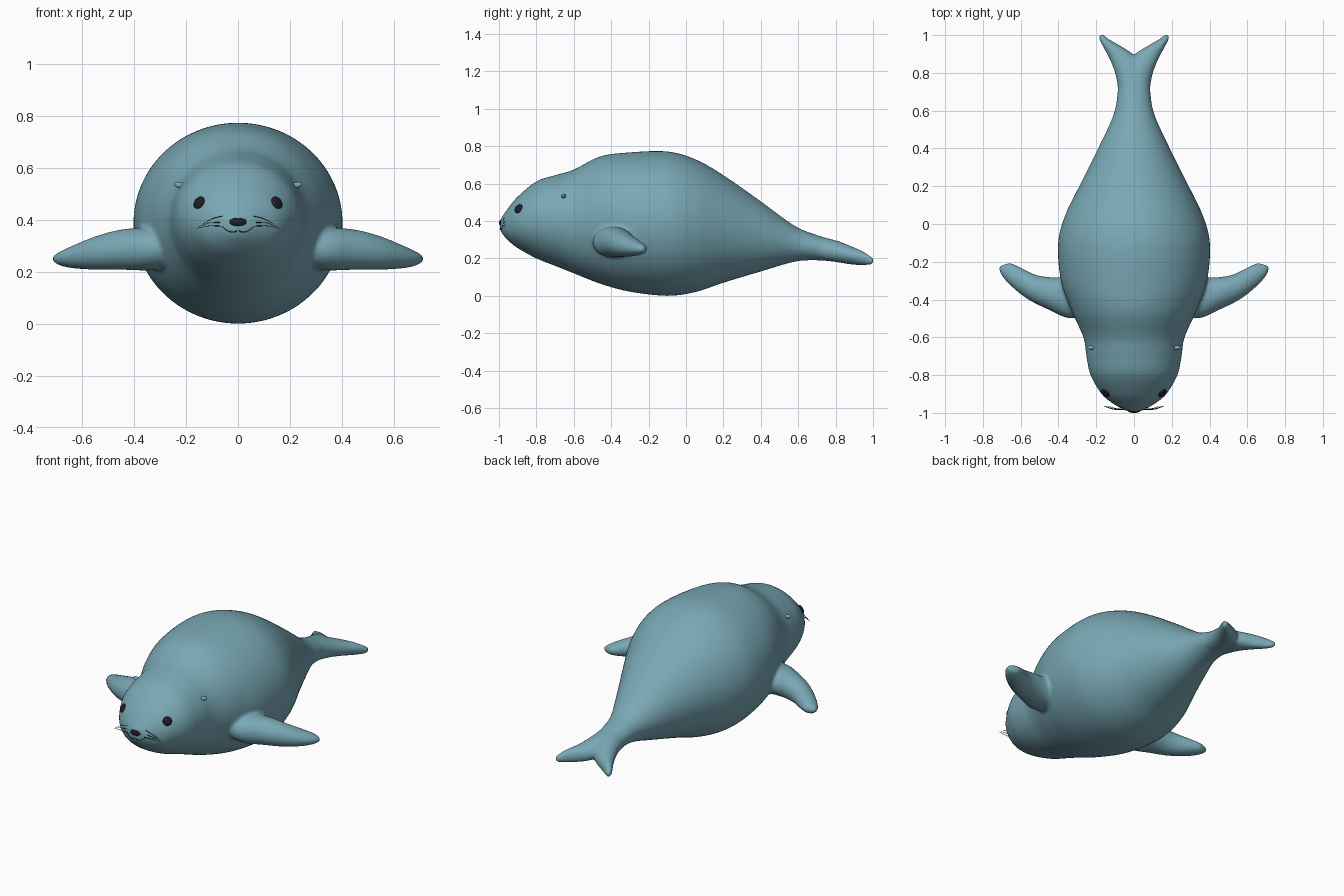
import bpy, bmesh, math
from mathutils import Vector
from mathutils.bvhtree import BVHTree

cube = bpy.data.objects.get("Cube")
if cube:
    bpy.data.objects.remove(cube)


def material(name, color):
    mat = bpy.data.materials.new(name)
    mat.use_nodes = True
    mat.diffuse_color = (*color, 1)
    mat.node_tree.nodes["Principled BSDF"].inputs["Base Color"].default_value = (*color, 1)
    return mat


skin = material("blue grey skin", (0.19, 0.39, 0.46))
dark = material("dark eyes and nose", (0.012, 0.012, 0.018))


def spline(rows, steps=5):
    """Smoothly resample rows of numbers (Catmull-Rom)."""
    rows = [Vector(r) for r in rows]
    out = []
    for i in range(len(rows) - 1):
        a, b, c = rows[max(i - 1, 0)], rows[i], rows[i + 1]
        d = rows[min(i + 2, len(rows) - 1)]
        for s in range(steps):
            t = s / steps
            out.append(b + (c - a) * (t / 2) + (a * 2 - b * 5 + c * 4 - d) * (t * t / 2)
                       + (b * 3 - a - c * 3 + d) * (t ** 3 / 2))
    return out + [rows[-1]]


def loft(bm, rows, side=1, sides=40):
    """Oval tube; each row is edge x, edge y, other x, other y, low z, high z."""
    rings = []
    for ax, ay, bx, by, low, high in spline(rows):
        mid = Vector(((ax + bx) / 2, (ay + by) / 2, (low + high) / 2))
        half = Vector(((bx - ax) / 2, (by - ay) / 2, 0))
        ring = []
        for k in range(sides):
            a = math.tau * k / sides
            p = mid + half * math.cos(a)
            p.z += math.sin(a) * (high - low) / 2
            ring.append(bm.verts.new((p.x * side, p.y, p.z)))
        rings.append(ring)
    faces = [bm.faces.new(rings[0]), bm.faces.new(rings[-1])]
    for r, q in zip(rings, rings[1:]):
        for k in range(sides):
            n = (k + 1) % sides
            faces.append(bm.faces.new((r[k], r[n], q[n], q[k])))
    bmesh.ops.recalc_face_normals(bm, faces=faces)


def add_object(name, data, mat):
    ob = bpy.data.objects.new(name, data)
    bpy.context.collection.objects.link(ob)
    data.materials.append(mat)
    return ob


# Body stations: y, half width, low z, high z
body = [(-0.995, 0.012, 0.36, 0.40), (-0.985, 0.05, 0.335, 0.42), (-0.95, 0.112, 0.295, 0.47),
        (-0.9, 0.172, 0.255, 0.53), (-0.8, 0.23, 0.2, 0.612), (-0.7, 0.252, 0.16, 0.645),
        (-0.6, 0.268, 0.12, 0.675), (-0.46, 0.33, 0.065, 0.745), (-0.3, 0.387, 0.022, 0.767),
        (-0.1, 0.402, 0, 0.772), (0.05, 0.363, 0.02, 0.73), (0.2, 0.29, 0.07, 0.645),
        (0.4, 0.19, 0.13, 0.505), (0.58, 0.108, 0.182, 0.375), (0.7, 0.087, 0.19, 0.325),
        (0.8, 0.08, 0.182, 0.295), (0.88, 0.03, 0.18, 0.26)]
# Tail flukes and front flippers on the +x side
fluke = [(0.08, 0.66, -0.03, 0.72, 0.2, 0.32), (0.095, 0.78, -0.03, 0.83, 0.18, 0.295),
         (0.128, 0.87, 0, 0.895, 0.168, 0.265), (0.165, 0.94, 0.075, 0.945, 0.163, 0.24),
         (0.187, 0.985, 0.135, 0.98, 0.165, 0.215), (0.18, 1.003, 0.162, 1.003, 0.172, 0.2)]
flipper = [(0.22, -0.48, 0.28, -0.25, 0.21, 0.37), (0.34, -0.5, 0.38, -0.28, 0.205, 0.37),
           (0.45, -0.455, 0.46, -0.28, 0.208, 0.362), (0.56, -0.4, 0.53, -0.265, 0.208, 0.338),
           (0.65, -0.33, 0.6, -0.23, 0.212, 0.305), (0.703, -0.27, 0.65, -0.208, 0.222, 0.28),
           (0.718, -0.225, 0.685, -0.213, 0.235, 0.265)]

bm = bmesh.new()
loft(bm, [(-w, y, w, y, low, high) for y, w, low, high in body], sides=64)
surface = BVHTree.FromBMesh(bm)
for side in (1, -1):
    loft(bm, fluke, side)
    loft(bm, flipper, side)
mesh = bpy.data.meshes.new("body")
bm.to_mesh(mesh)
bm.free()
seal = add_object("body_with_flippers", mesh, skin)

# Blend the limbs into the body as one smooth skin
remesh = seal.modifiers.new("blend", "REMESH")
remesh.mode = "VOXEL"
remesh.voxel_size = 0.01
remesh.use_smooth_shade = True
smooth = seal.modifiers.new("soften", "SMOOTH")
smooth.factor = 0.5
smooth.iterations = 6


def on_face(x, z):
    """Point and normal on the front of the head."""
    point, normal, _, _ = surface.ray_cast(Vector((x, -2, z)), Vector((0, 1, 0)))
    return point, normal


def bead(name, point, normal, size, mat):
    """Flattened ball whose local z follows the normal."""
    ball = bmesh.new()
    bmesh.ops.create_uvsphere(ball, u_segments=24, v_segments=12, radius=1)
    data = bpy.data.meshes.new(name)
    ball.to_mesh(data)
    ball.free()
    data.shade_smooth()
    ob = add_object(name, data, mat)
    ob.location, ob.scale = point, size
    ob.rotation_euler = normal.to_track_quat("Z", "Y").to_euler()
    return ob


def strand(name, points, radius, mat):
    """Thin round line, tapered at its end."""
    curve = bpy.data.curves.new(name, "CURVE")
    curve.dimensions = "3D"
    curve.bevel_depth = radius
    curve.bevel_resolution = 1
    line = curve.splines.new("POLY")
    line.points.add(len(points) - 1)
    for i, p in enumerate(points):
        line.points[i].co = (*p, 1)
        line.points[i].radius = 1 - 0.6 * i / len(points)
    return add_object(name, curve, mat)


# Nose
bead("nose", Vector((0, -0.988, 0.392)), Vector((0, -1, 0.25)), (0.034, 0.017, 0.012), dark)

for side, label in ((1, "left"), (-1, "right")):
    # Eyes
    point, normal = on_face(0.15 * side, 0.466)
    bead(label + "_eye", point, normal, (0.026, 0.026, 0.011), dark)

    # Ears
    point, normal, _, _ = surface.find_nearest(Vector((0.225 * side, -0.655, 0.535)))
    bead(label + "_ear", point, Vector((side, 0, 0.25)), (0.012, 0.012, 0.028), skin)

    # Mouth
    mouth = [on_face(side * (0.004 + 0.009 * i), 0.357 + 0.0012 * i * (i - 4))[0] for i in range(7)]
    strand(label + "_mouth", mouth, 0.0025, dark)

    # Whiskers: start x, start z, end x, end z
    for i, (x, z, end_x, end_z) in enumerate([(0.06, 0.415, 0.135, 0.385), (0.07, 0.39, 0.15, 0.375),
                                              (0.055, 0.375, 0.16, 0.368)]):
        start, _ = on_face(x * side, z)
        end = Vector((end_x * side, -0.965, end_z))
        bend = (start + end) / 2 + Vector((0, -0.008, 0.006))
        strand(f"{label}_whisker_{i + 1}", [start, bend, end], 0.0018, dark)
